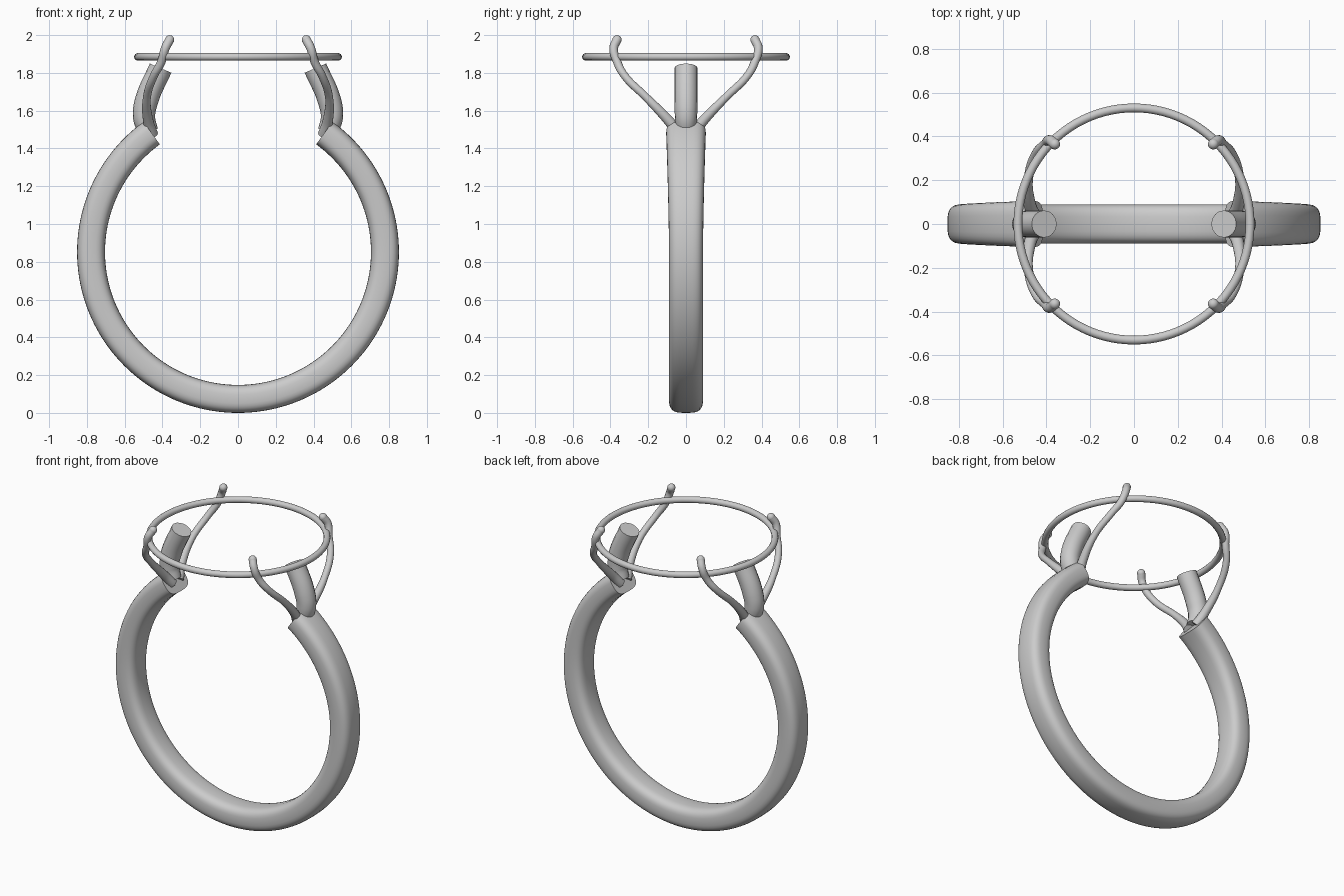
import bpy, bmesh, math
from mathutils import Vector

if "Cube" in bpy.data.objects:
    bpy.data.objects.remove(bpy.data.objects["Cube"])


def finish(obj, angle=40):
    bpy.ops.object.select_all(action='DESELECT')
    obj.select_set(True)
    bpy.context.view_layer.objects.active = obj
    if obj.type == 'CURVE':
        bpy.ops.object.convert(target='MESH')
    bpy.ops.object.shade_smooth_by_angle(angle=math.radians(angle))


def wire(name, pts, radius):
    """Smooth round wire through (x, y, z, radius scale) points."""
    cu = bpy.data.curves.new(name, 'CURVE')
    cu.dimensions = '3D'
    cu.bevel_depth = radius
    cu.bevel_resolution = 6
    cu.resolution_u = 10
    cu.use_fill_caps = True
    sp = cu.splines.new('BEZIER')
    sp.bezier_points.add(len(pts) - 1)
    for bp, p in zip(sp.bezier_points, pts):
        bp.co = p[:3]
        bp.radius = p[3]
        bp.handle_left_type = bp.handle_right_type = 'AUTO'
    obj = bpy.data.objects.new(name, cu)
    bpy.context.collection.objects.link(obj)
    finish(obj)
    return obj


# Open band: softened rectangular section swept around the finger
bm = bmesh.new()
CZ, MID, HALF_T, N, SEG = 0.852, 0.778, 0.074, 32, 128
start, end = math.radians(54), math.radians(-234)
rings = []
for i in range(SEG + 1):
    a = start + (end - start) * i / SEG
    t = max(0, math.sin(a)) / math.sin(start)
    half_w = 0.09 + 0.015 * min(1, t) ** 1.5
    ring = []
    for k in range(N):
        b = 2 * math.pi * k / N
        c, s = math.cos(b), math.sin(b)
        r = MID + HALF_T * math.copysign(abs(c) ** 0.7, c)
        y = half_w * math.copysign(abs(s) ** 0.6, s)
        ring.append(bm.verts.new((r * math.cos(a), y, CZ + r * math.sin(a))))
    rings.append(ring)
for r0, r1 in zip(rings, rings[1:]):
    for k in range(N):
        j = (k + 1) % N
        bm.faces.new((r0[k], r0[j], r1[j], r1[k]))
bm.faces.new(rings[0])
bm.faces.new(rings[-1])
bmesh.ops.recalc_face_normals(bm, faces=bm.faces)
me = bpy.data.meshes.new("band")
bm.to_mesh(me)
bm.free()
band = bpy.data.objects.new("band", me)
bpy.context.collection.objects.link(band)
finish(band)

# Round rim that carries the stone
bpy.ops.mesh.primitive_torus_add(major_radius=0.53, minor_radius=0.02,
                                 major_segments=96, minor_segments=14,
                                 location=(0, 0, 1.885))
rim = bpy.context.object
rim.name = "setting_rim"
finish(rim)

for sx, side in ((1, "right"), (-1, "left")):
    # Thick post bending inwards from the band end
    wire(f"post_{side}", [(sx * x, 0, z, r) for x, z, r in (
        (0.475, 1.49, 0.85), (0.497, 1.565, 0.95),
        (0.485, 1.65, 1), (0.41, 1.825, 1))], 0.062)
    for sy, face in ((1, "back"), (-1, "front")):
        # Slim claw branching up to the rim
        path = [(0.455, 0.035, 1.475, 1.5), (0.475, 0.09, 1.545, 1.3),
                (0.482, 0.21, 1.67, 1), (0.445, 0.325, 1.785, 1),
                (0.405, 0.365, 1.86, 1.05), (0.385, 0.383, 1.93, 1.1),
                (0.362, 0.365, 1.975, 1.15)]
        wire(f"claw_{side}_{face}",
             [(sx * x, sy * y, z, r) for x, y, z, r in path], 0.021)
        # Rounded claw tip
        bpy.ops.mesh.primitive_uv_sphere_add(
            segments=20, ring_count=12, radius=0.0245,
            location=(sx * 0.362, sy * 0.365, 1.975))
        tip = bpy.context.object
        tip.name = f"claw_tip_{side}_{face}"
        finish(tip)
